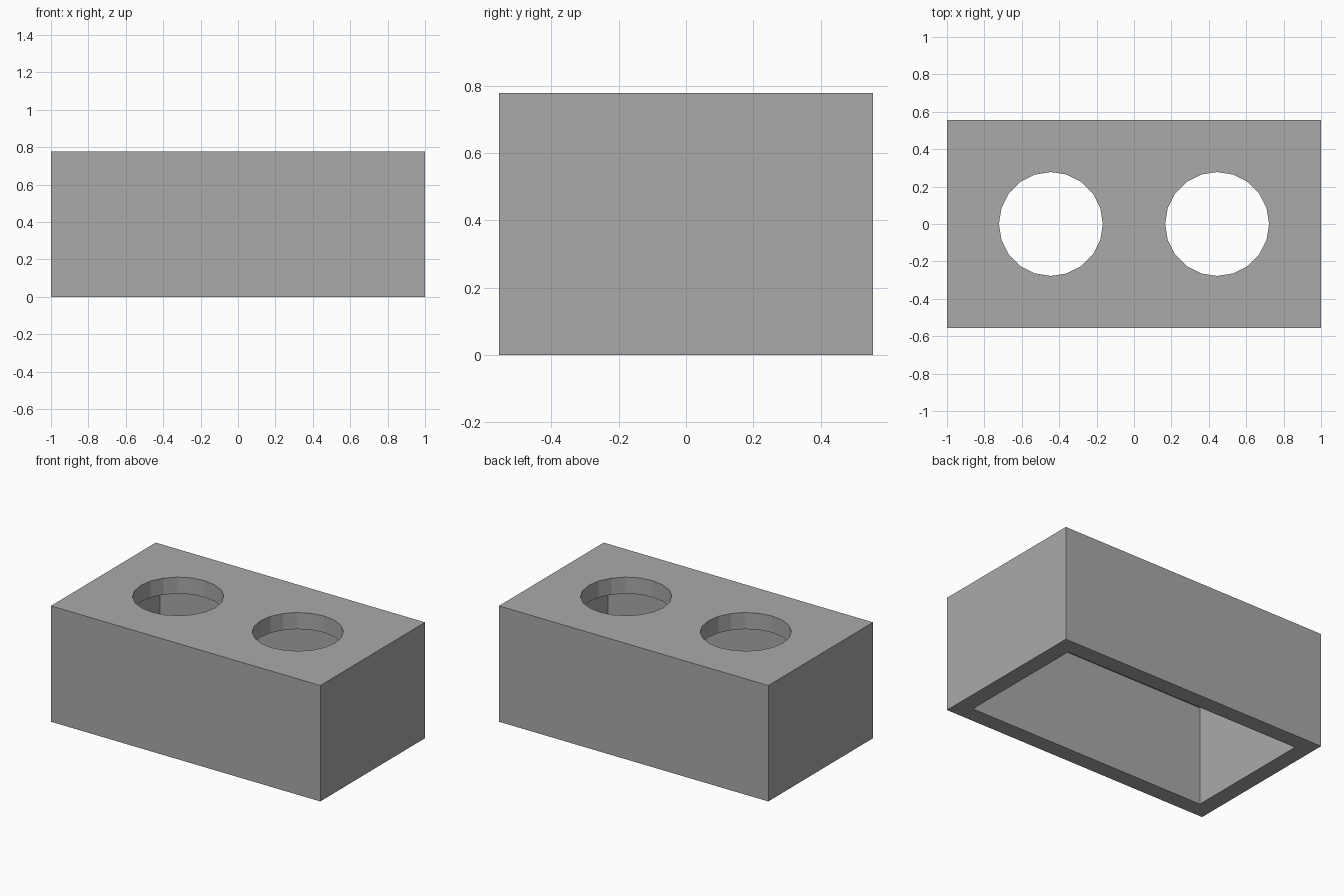
import bpy
import bmesh

cube = bpy.data.objects.get("Cube")
if cube:
    bpy.data.objects.remove(cube, do_unlink=True)

# Proportions follow a unit equal to the wall thickness
WALL = 1 / 9
LENGTH, DEPTH, HEIGHT = 18 * WALL, 10 * WALL, 7 * WALL
HOLE_RADIUS, HOLE_X, HOLE_SIDES = 2.5 * WALL, 4 * WALL, 20

grey = bpy.data.materials.new("plain grey")
grey.use_nodes = True
colour = (0.40, 0.40, 0.40, 1)
grey.diffuse_color = colour
grey.node_tree.nodes["Principled BSDF"].inputs["Base Color"].default_value = colour


def add_object(name, bm):
    mesh = bpy.data.meshes.new(name)
    bm.to_mesh(mesh)
    bm.free()
    mesh.materials.append(grey)
    obj = bpy.data.objects.new(name, mesh)
    bpy.context.collection.objects.link(obj)
    return obj


def box(name, size, z):
    bm = bmesh.new()
    bmesh.ops.create_cube(bm, size=1)
    bmesh.ops.scale(bm, vec=size, verts=bm.verts)
    bmesh.ops.translate(bm, vec=(0, 0, z), verts=bm.verts)
    return add_object(name, bm)


def cylinder(name, radius, height, x, z):
    bm = bmesh.new()
    bmesh.ops.create_cone(bm, cap_ends=True, segments=HOLE_SIDES,
                          radius1=radius, radius2=radius, depth=height)
    bmesh.ops.translate(bm, vec=(x, 0, z), verts=bm.verts)
    return add_object(name, bm)


def cut(target, cutter):
    cutter.hide_render = True
    mod = target.modifiers.new(cutter.name, "BOOLEAN")
    mod.operation = "DIFFERENCE"
    mod.solver = "EXACT"
    mod.object = cutter
    bpy.context.view_layer.objects.active = target
    bpy.ops.object.modifier_apply(modifier=mod.name)
    bpy.data.objects.remove(cutter, do_unlink=True)


# Open-bottomed box shell
shell = box("box_shell", (LENGTH, DEPTH, HEIGHT), HEIGHT / 2)
cavity_height = 2 * (HEIGHT - WALL)
cut(shell, box("cavity_cutter", (LENGTH - 2 * WALL, DEPTH - 2 * WALL, cavity_height), 0))

# Two round holes through the top
for side, x in (("left", HOLE_X), ("right", -HOLE_X)):
    cut(shell, cylinder(side + "_hole_cutter", HOLE_RADIUS, 3 * WALL, x, HEIGHT))
